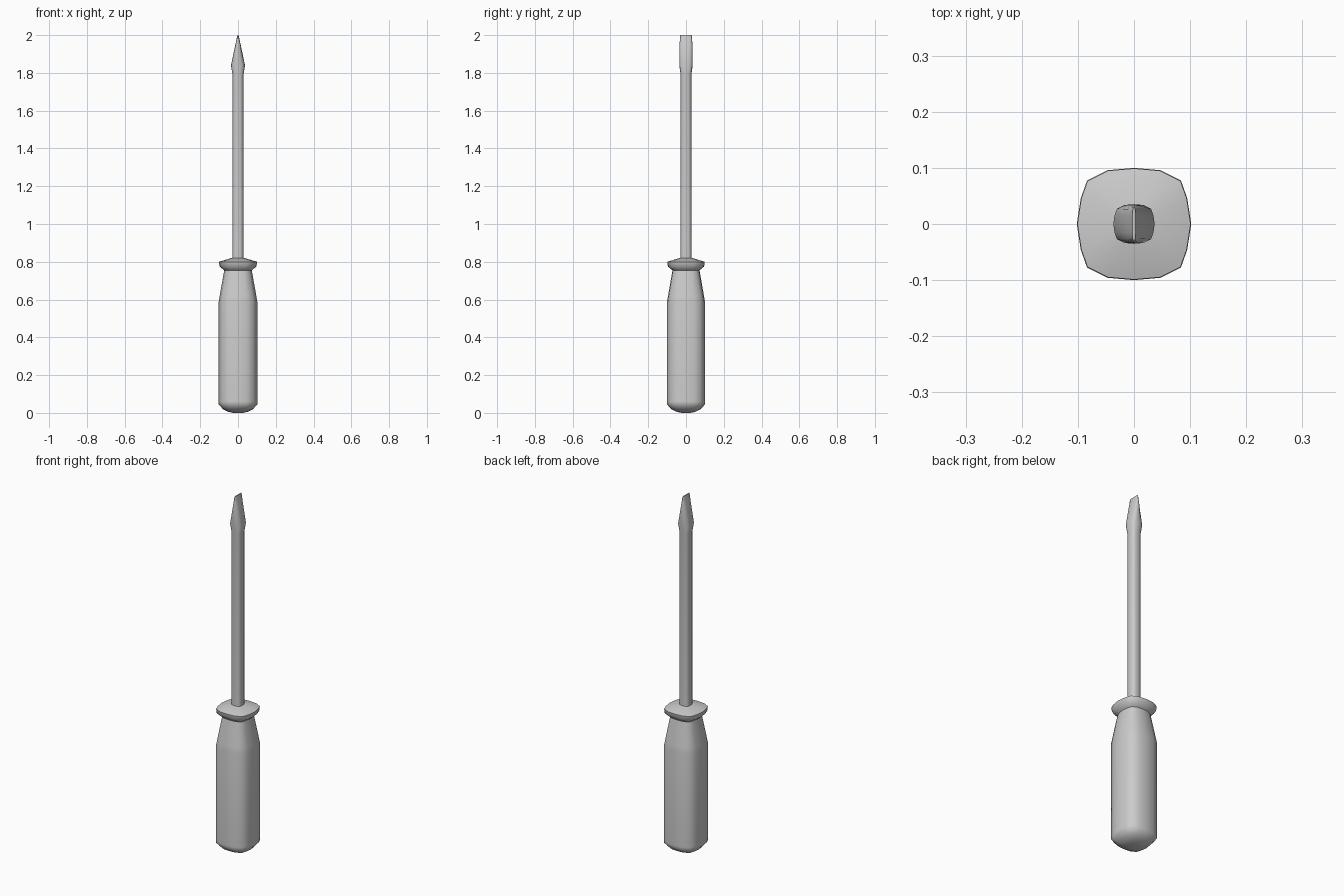
import bpy, bmesh, math

if "Cube" in bpy.data.objects:
    bpy.data.objects.remove(bpy.data.objects["Cube"])

# Rounded-square cross-section: one quadrant, mirrored to a 16-sided ring
QUAD = [(1.0, 0.0), (0.93, 0.45), (0.82, 0.76), (0.46, 0.94)]
SECTION = (QUAD + [(0.0, 0.98)]
           + [(-x, y) for x, y in reversed(QUAD)]
           + [(-x, -y) for x, y in QUAD[1:]] + [(0.0, -0.98)]
           + [(x, -y) for x, y in reversed(QUAD[1:])])


def loft(name, rings, angle):
    """Skin (z, half width x, half width y) rings into a closed solid."""
    bm = bmesh.new()
    loops = [[bm.verts.new((x * sx, y * sy, z)) for x, y in SECTION]
             for z, sx, sy in rings]
    n = len(SECTION)
    for a, b in zip(loops, loops[1:]):
        for i in range(n):
            j = (i + 1) % n
            bm.faces.new((a[i], a[j], b[j], b[i]))
    bm.faces.new(loops[0][::-1])
    bm.faces.new(loops[-1])
    bmesh.ops.recalc_face_normals(bm, faces=bm.faces[:])
    mesh = bpy.data.meshes.new(name)
    bm.to_mesh(mesh)
    bm.free()
    ob = bpy.data.objects.new(name, mesh)
    bpy.context.collection.objects.link(ob)
    bpy.ops.object.select_all(action='DESELECT')
    ob.select_set(True)
    bpy.context.view_layer.objects.active = ob
    bpy.ops.object.shade_smooth_by_angle(angle=math.radians(angle))
    return ob


# Handle: domed butt, straight grip, narrowed neck and flared collar
handle = [(0.0, 0.025), (0.006, 0.052), (0.02, 0.08), (0.045, 0.102),
          (0.06, 0.102), (0.59, 0.102), (0.62, 0.097), (0.755, 0.073),
          (0.775, 0.098), (0.80, 0.101), (0.82, 0.034)]
loft("handle", [(z, r, r) for z, r in handle], 60)

# Shaft with a flattened, flared blade that tapers to a straight edge
loft("shaft_and_blade", [(0.80, 0.029, 0.029), (1.79, 0.029, 0.029),
                         (1.84, 0.037, 0.036), (1.95, 0.014, 0.035),
                         (2.0, 0.003, 0.031)], 50)
